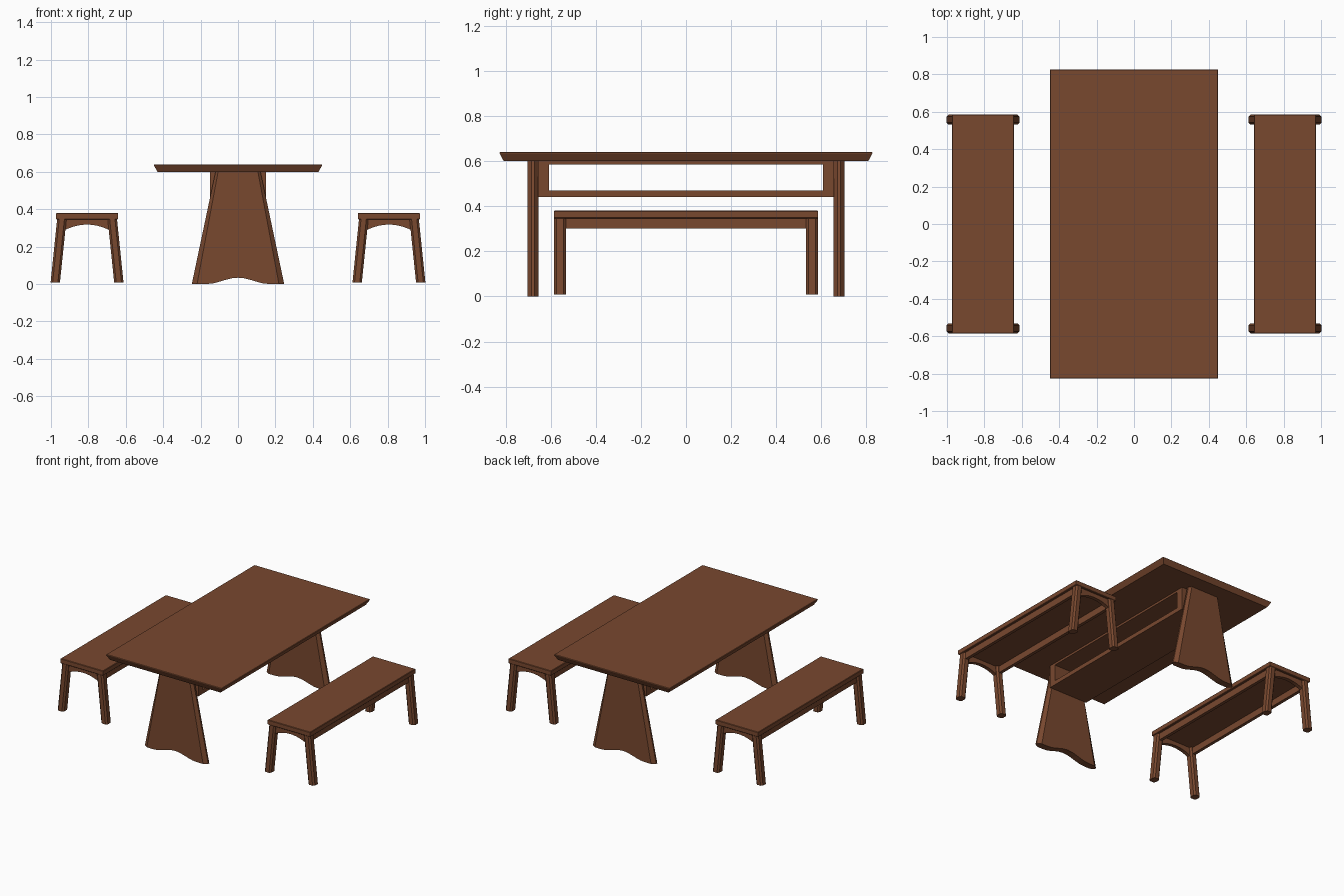
import bpy, bmesh, math

if "Cube" in bpy.data.objects:
    bpy.data.objects.remove(bpy.data.objects["Cube"])

wood = bpy.data.materials.new("brown wood")
wood.diffuse_color = (0.19, 0.065, 0.028, 1)
wood.use_nodes = True
wood.node_tree.nodes["Principled BSDF"].inputs["Base Color"].default_value = wood.diffuse_color


def loft(name, rings):
    """Join equal-length closed rings of points into a capped solid."""
    bm = bmesh.new()
    vs = [[bm.verts.new(p) for p in r] for r in rings]
    n = len(vs[0])
    for a, b in zip(vs, vs[1:]):
        for i in range(n):
            j = (i + 1) % n
            bm.faces.new((a[i], a[j], b[j], b[i]))
    bm.faces.new(vs[0][::-1])
    bm.faces.new(vs[-1])
    bmesh.ops.recalc_face_normals(bm, faces=bm.faces)
    me = bpy.data.meshes.new(name)
    bm.to_mesh(me)
    bm.free()
    me.materials.append(wood)
    ob = bpy.data.objects.new(name, me)
    bpy.context.collection.objects.link(ob)
    return ob


def rect(cx, cy, hx, hy, z):
    return [(cx - hx, cy - hy, z), (cx + hx, cy - hy, z),
            (cx + hx, cy + hy, z), (cx - hx, cy + hy, z)]


def box(name, x0, x1, y0, y1, z0, z1):
    cx, cy, hx, hy = (x0 + x1) / 2, (y0 + y1) / 2, abs(x1 - x0) / 2, abs(y1 - y0) / 2
    return loft(name, [rect(cx, cy, hx, hy, z0), rect(cx, cy, hx, hy, z1)])


def octagon(cx, cy, hx, hy, c, z):
    return [(cx + x, cy + y, z) for x, y in (
        (-hx + c, -hy), (hx - c, -hy), (hx, -hy + c), (hx, hy - c),
        (hx - c, hy), (-hx + c, hy), (-hx, hy - c), (-hx, -hy + c))]


# table top with undercut edges
loft("table_top", [rect(0, 0, 0.43, 0.808, 0.60), rect(0, 0, 0.45, 0.826, 0.634),
                   rect(0, 0, 0.45, 0.826, 0.637), rect(0, 0, 0.447, 0.823, 0.64)])


# tapered panel legs with chamfered sides and an arched foot
def panel_ring(y, inset):
    b, t = 0.247 - inset, 0.12 - inset * 0.5
    ring = [(t, y, 0.602), (-t, y, 0.602), (-b, y, 0)]
    for i in range(11):
        u = -1 + i / 5
        ring.append((0.17 * u, y, 0.034 * (0.5 + 0.5 * math.cos(math.pi * u)) if abs(u) < 1 else 0))
    return ring + [(b, y, 0)]


for s, tag in ((-1, "front"), (1, "back")):
    loft(tag + "_panel_leg", [panel_ring(s * 0.678 + dy, c) for dy, c in
                              ((-0.024, 0.028), (-0.006, 0), (0.006, 0), (0.024, 0.028))])

# open rectangular frame joining the panel legs
box("frame_bottom_board", -0.15, 0.15, -0.656, 0.656, 0.44, 0.47)
box("frame_top_board", -0.15, 0.15, -0.656, 0.656, 0.585, 0.60)
for s, tag in ((-1, "front"), (1, "back")):
    box(tag + "_frame_end", -0.15, 0.15, s * 0.607, s * 0.656, 0.47, 0.585)


# benches
def bench(cx, tag):
    loft(tag + "_bench_seat", [rect(cx, 0, 0.163, 0.583, 0.346), rect(cx, 0, 0.166, 0.586, 0.349),
                               rect(cx, 0, 0.166, 0.586, 0.377), rect(cx, 0, 0.163, 0.583, 0.38)])
    for sx in (-1, 1):
        # side rail
        box(tag + "_bench_rail", cx + sx * 0.128, cx + sx * 0.15, -0.555, 0.555, 0.30, 0.347)
        for sy in (-1, 1):
            # splayed leg
            loft(tag + "_bench_leg", [octagon(cx + sx * 0.170, sy * 0.558, 0.025, 0.027, 0.011, 0.008),
                                      octagon(cx + sx * 0.135, sy * 0.558, 0.025, 0.027, 0.011, 0.347)])
    # arched end aprons
    for sy in (-1, 1):
        arch = [(0.128 * (-1 + i / 5), 0.284 + 0.034 * (1 - (-1 + i / 5) ** 2)) for i in range(11)]
        prof = [(0.128, 0.347), (-0.128, 0.347)] + arch
        loft(tag + "_bench_apron", [[(cx + x, sy * 0.558 + d, z) for x, z in prof]
                                    for d in (-0.013, 0.013)])


bench(-0.807, "left")
bench(0.807, "right")
